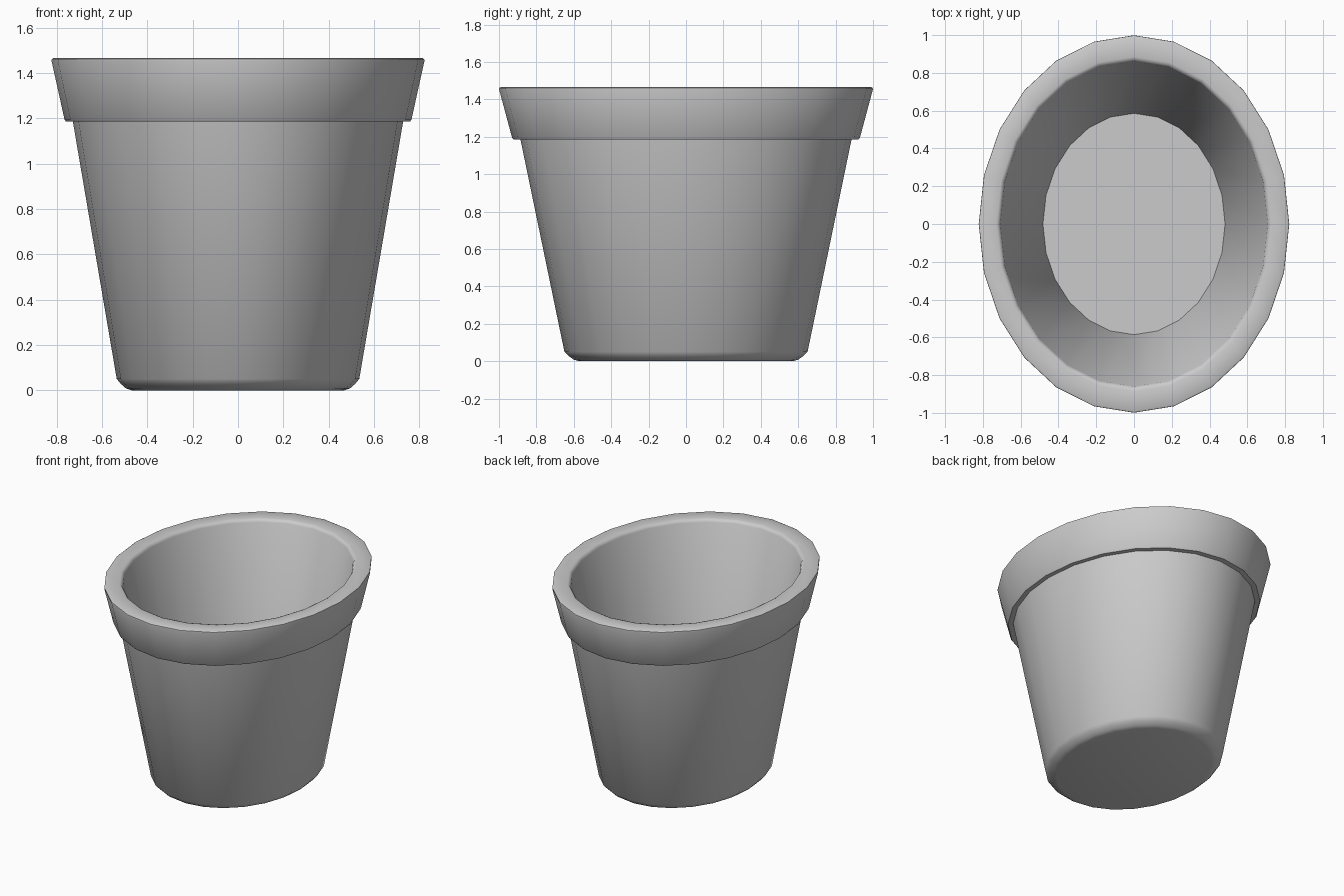
import bpy, bmesh, math

if "Cube" in bpy.data.objects:
    bpy.data.objects.remove(bpy.data.objects["Cube"])

SIDES = 24
SQUASH = 0.823  # oval: x radius relative to y radius

# Radius (along y) and height: under the base, up the outside, over the rim, down inside
profile = [
    (0.57, 0.0), (0.60, 0.008), (0.628, 0.028), (0.65, 0.05),   # rounded foot
    (0.885, 1.185), (0.922, 1.185), (0.93, 1.195),              # wall and rim underside
    (0.999, 1.452), (0.998, 1.461), (0.988, 1.466),             # rim outside
    (0.885, 1.466), (0.87, 1.461), (0.86, 1.445),               # rim top
    (0.586, 0.13),                                              # inner wall
]

bm = bmesh.new()
rings = []
for r, z in profile:
    ring = []
    for i in range(SIDES):
        a = 2 * math.pi * i / SIDES
        ring.append(bm.verts.new((r * SQUASH * math.cos(a), r * math.sin(a), z)))
    rings.append(ring)

# Walls between neighbouring rings
for low, high in zip(rings, rings[1:]):
    for i in range(SIDES):
        j = (i + 1) % SIDES
        bm.faces.new((low[i], low[j], high[j], high[i]))

# Base underside and inside floor
bm.faces.new(rings[0][::-1])
bm.faces.new(rings[-1])
bmesh.ops.recalc_face_normals(bm, faces=bm.faces)

mesh = bpy.data.meshes.new("flower_pot")
bm.to_mesh(mesh)
bm.free()
pot = bpy.data.objects.new("flower_pot", mesh)
bpy.context.collection.objects.link(pot)
bpy.context.view_layer.objects.active = pot
pot.select_set(True)
bpy.ops.object.shade_smooth_by_angle(angle=math.radians(50))
